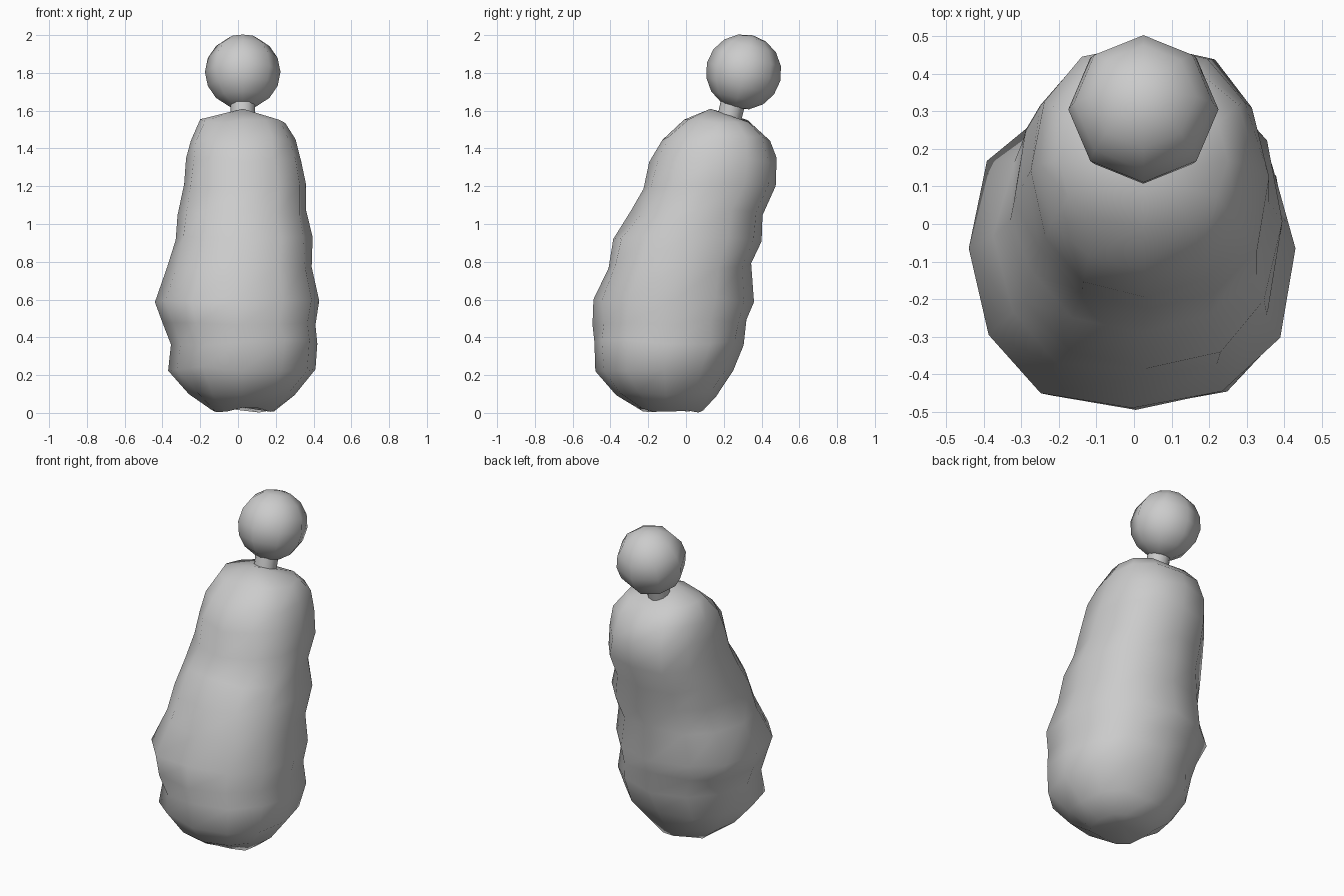
import bpy, bmesh, math, random
from mathutils import Matrix, Vector

if "Cube" in bpy.data.objects:
    bpy.data.objects.remove(bpy.data.objects["Cube"])

random.seed(4)
SEG = 12
# Body cross-sections: z, x min, x max, y min, y max
RINGS = [
    (0.015, -0.14, 0.19, -0.25, 0.09),
    (0.10, -0.26, 0.30, -0.37, 0.16),
    (0.23, -0.37, 0.41, -0.48, 0.25),
    (0.37, -0.355, 0.42, -0.485, 0.305),
    (0.48, -0.40, 0.41, -0.495, 0.32),
    (0.60, -0.44, 0.43, -0.49, 0.36),
    (0.78, -0.375, 0.39, -0.41, 0.345),
    (0.92, -0.33, 0.395, -0.385, 0.40),
    (1.06, -0.32, 0.36, -0.29, 0.405),
    (1.20, -0.285, 0.36, -0.225, 0.475),
    (1.34, -0.275, 0.335, -0.195, 0.48),
    (1.45, -0.25, 0.305, -0.125, 0.445),
    (1.54, -0.20, 0.25, -0.01, 0.35),
]


def spow(v, e):
    return math.copysign(abs(v) ** e, v)


def finish(bm, name):
    bmesh.ops.recalc_face_normals(bm, faces=bm.faces)
    for f in bm.faces:
        f.smooth = True
    me = bpy.data.meshes.new(name)
    bm.to_mesh(me)
    bm.free()
    ob = bpy.data.objects.new(name, me)
    bpy.context.collection.objects.link(ob)
    return ob


# Lumpy leaning body: loft through slightly boxy rings
bm = bmesh.new()
loops = []
for z, x0, x1, y0, y1 in RINGS:
    cx, cy, rx, ry = (x0 + x1) / 2, (y0 + y1) / 2, (x1 - x0) / 2, (y1 - y0) / 2
    loop = []
    for i in range(SEG):
        a = 2 * math.pi * i / SEG
        k = 1 if i % 3 == 0 else 1 + random.uniform(-0.035, 0.03)
        dz = random.uniform(-0.015, 0.015)
        loop.append(bm.verts.new((cx + rx * k * spow(math.cos(a), 0.88),
                                  cy + ry * k * spow(math.sin(a), 0.88),
                                  max(0, z + dz))))
    loops.append(loop)
for lo, hi in zip(loops, loops[1:]):
    for i in range(SEG):
        j = (i + 1) % SEG
        bm.faces.new((lo[i], lo[j], hi[j], hi[i]))
for loop, tip in ((loops[0], (0.02, -0.08, 0.03)), (loops[-1], (0.025, 0.13, 1.61))):
    c = bm.verts.new(tip)
    for i in range(SEG):
        bm.faces.new((loop[i], loop[(i + 1) % SEG], c))
finish(bm, "body")

# Head and neck share one forward tilt
tilt = Matrix.Rotation(math.radians(-14), 4, 'X')
head_pos = Vector((0.025, 0.305, 1.805))
bm = bmesh.new()
bmesh.ops.create_uvsphere(bm, u_segments=8, v_segments=8, radius=0.2,
                          matrix=Matrix.Translation(head_pos) @ tilt)
finish(bm, "head")

bm = bmesh.new()
bmesh.ops.create_cone(bm, cap_ends=True, segments=12, radius1=0.063, radius2=0.066,
                      depth=0.16,
                      matrix=Matrix.Translation((0.025, 0.235, 1.585)) @ tilt)
neck = finish(bm, "neck")
for f in neck.data.polygons:
    f.use_smooth = len(f.vertices) == 4
